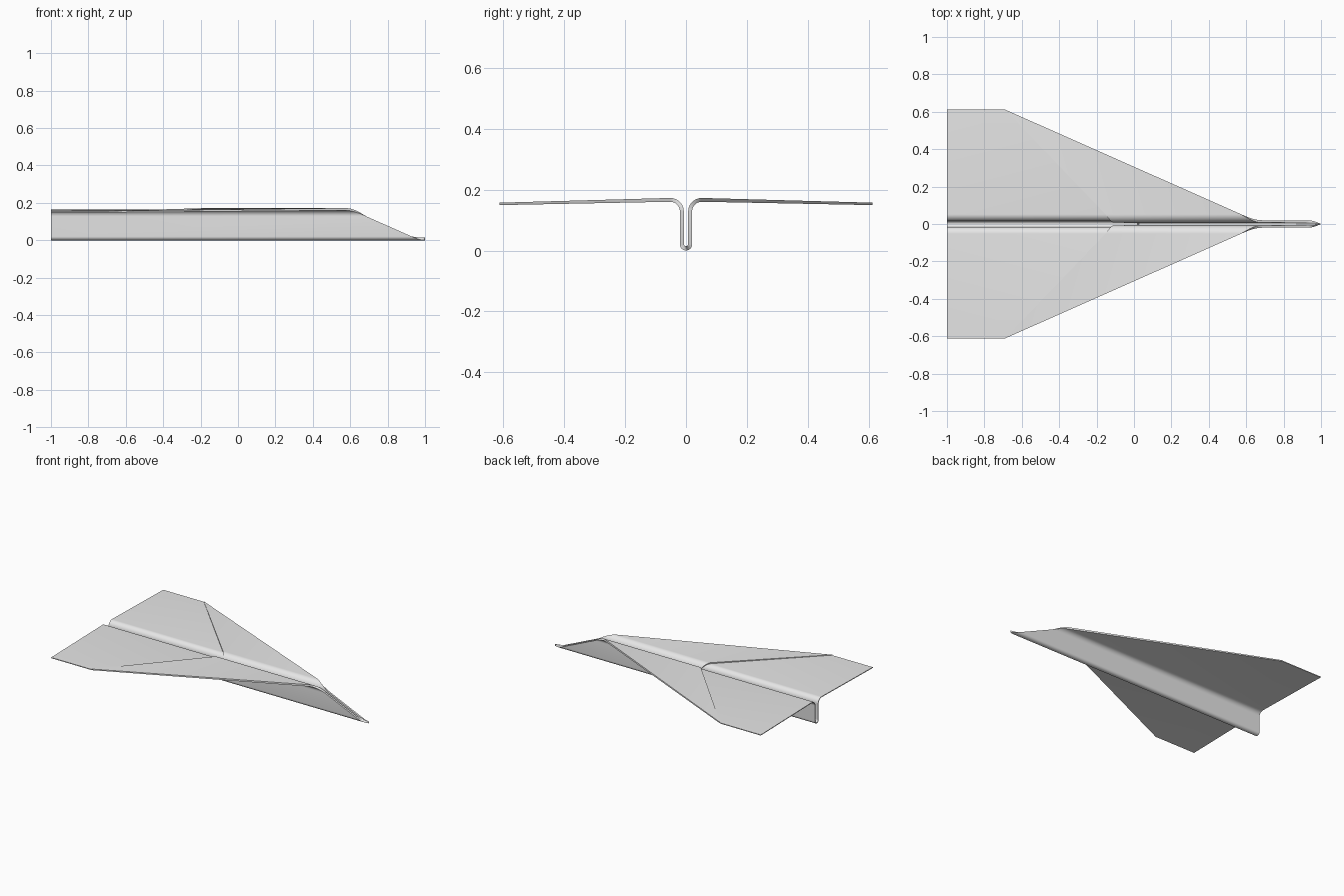
import bpy, bmesh
from math import sin, cos, pi, hypot
from mathutils import Vector

cube = bpy.data.objects.get("Cube")
if cube:
    bpy.data.objects.remove(cube, do_unlink=True)

paper = bpy.data.materials.new("grey_paper")
paper.use_nodes = True
colour = (0.8, 0.8, 0.8, 1)
paper.diffuse_color = colour
paper.node_tree.nodes["Principled BSDF"].inputs["Base Color"].default_value = colour

# Half cross-section of the folded sheet: (point, inward normal) from keel to tip
KEEL, BEND, ROOT, TIP = 0.02, 0.032, 0.16, Vector((0.612, 0.149))
section = []
for i in range(9):
    a = pi / 2 * i / 8
    section.append((Vector((KEEL * sin(a), KEEL - KEEL * cos(a))), Vector((-sin(a), cos(a)))))
for i in range(11):
    a = pi / 2 * i / 10
    section.append((Vector((KEEL + BEND - BEND * cos(a), ROOT - BEND + BEND * sin(a))),
                    Vector((-cos(a), sin(a)))))
section.append((TIP, Vector((0, 1))))

# Distance along the sheet from the keel
dist = [0.0]
for (p, _), (q, _) in zip(section, section[1:]):
    dist.append(dist[-1] + hypot(*(q - p)))
SPAN, TIP_X = dist[-1], -0.69


def leading(s):
    return 1 + (TIP_X - 1) * s / SPAN


def crease(s):
    return TIP_X + 0.96 * (SPAN - s)


def tail(s):
    return -1.0


def layer(name, start_x, low, high):
    """Solid layer of paper between two offsets from the section."""
    bm = bmesh.new()
    rows = []
    for (p, n), s in zip(section, dist):
        ring = []
        for x, off in ((start_x(s), low(s)), (leading(s), low(s)),
                       (leading(s), high(s)), (start_x(s), high(s))):
            q = p + n * off
            ring.append(bm.verts.new((x, q.x, q.y)))
        rows.append(ring)
    for a, b in zip(rows, rows[1:]):
        for i in range(4):
            j = (i + 1) % 4
            bm.faces.new((a[i], a[j], b[j], b[i]))
    bm.faces.new(rows[-1])
    bmesh.ops.remove_doubles(bm, verts=bm.verts, dist=1e-5)
    bmesh.ops.recalc_face_normals(bm, faces=bm.faces)
    mesh = bpy.data.meshes.new(name)
    bm.to_mesh(mesh)
    bm.free()
    mesh.materials.append(paper)
    obj = bpy.data.objects.new(name, mesh)
    bpy.context.collection.objects.link(obj)
    mirror = obj.modifiers.new("mirror", 'MIRROR')
    mirror.use_axis = (False, True, False)
    bpy.ops.object.select_all(action='DESELECT')
    obj.select_set(True)
    bpy.context.view_layer.objects.active = obj
    bpy.ops.object.shade_smooth_by_angle(angle=0.5)


# Main folded sheet, then the folded-over flaps lying on it
layer("folded_sheet", tail, lambda s: 0.0, lambda s: 0.005)
layer("nose_flaps", crease, lambda s: 0.005, lambda s: 0.014 - 0.006 * s / SPAN)
